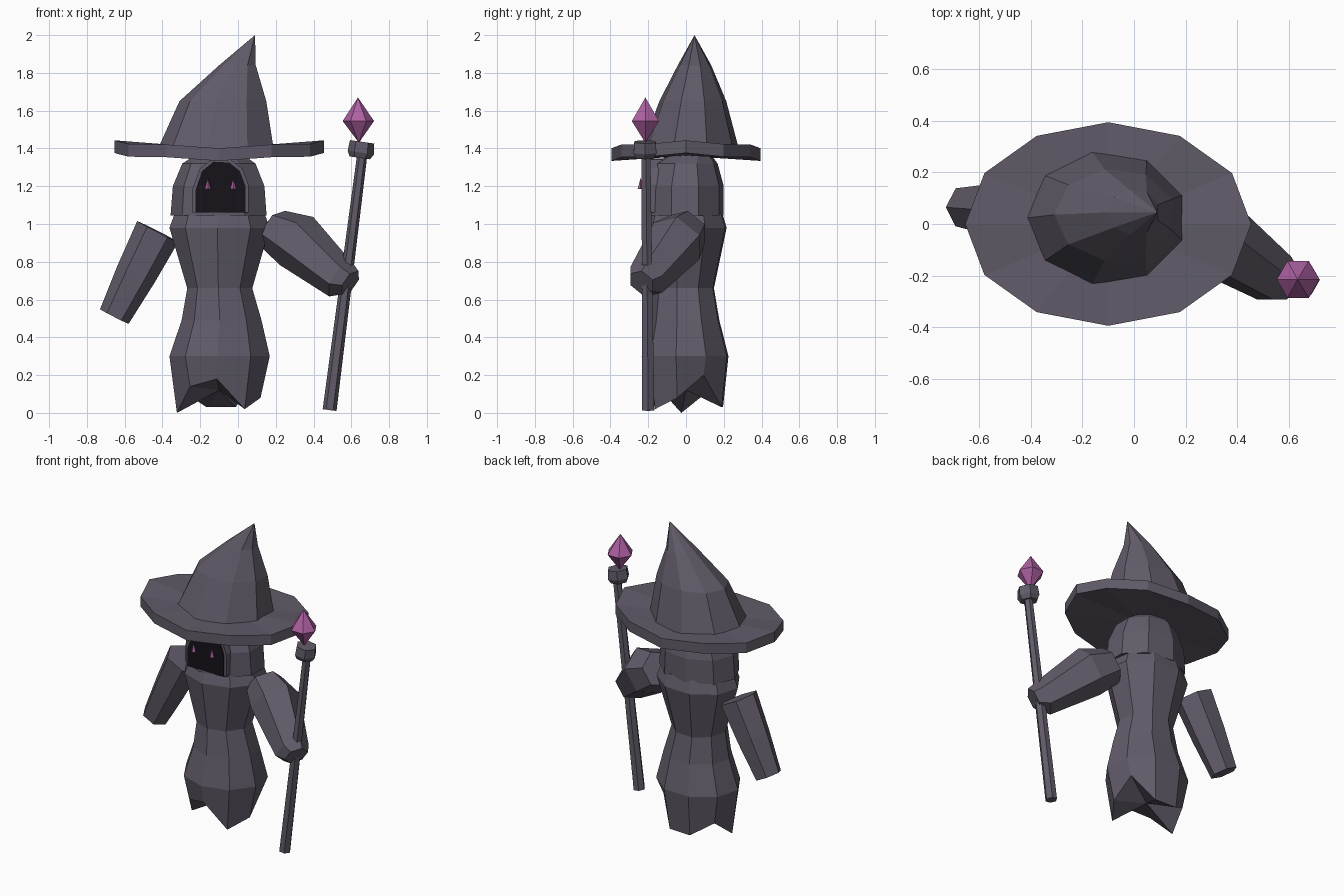
import bpy, bmesh
from math import sin, cos, pi, radians
from mathutils import Vector

if "Cube" in bpy.data.objects:
    bpy.data.objects.remove(bpy.data.objects["Cube"])


def material(name, color):
    m = bpy.data.materials.new(name)
    m.diffuse_color = (*color, 1)
    m.use_nodes = True
    m.node_tree.nodes["Principled BSDF"].inputs["Base Color"].default_value = m.diffuse_color
    return m


CLOTH = material("cloth", (0.12, 0.105, 0.14))
PINK = material("crystal_pink", (0.42, 0.12, 0.36))
BLACK = material("shadow", (0.008, 0.006, 0.010))


def loft(name, rings, mat):
    """Skin a list of equal-length point rings; a one-point ring makes a tip."""
    bm = bmesh.new()
    vs = [[bm.verts.new(p) for p in r] for r in rings]
    n = max(len(r) for r in rings)
    for a, b in zip(vs, vs[1:]):
        for i in range(n):
            j = (i + 1) % n
            if len(a) == 1:
                bm.faces.new((a[0], b[j], b[i]))
            elif len(b) == 1:
                bm.faces.new((a[i], a[j], b[0]))
            else:
                bm.faces.new((a[i], a[j], b[j], b[i]))
    if len(vs[0]) > 2:
        bm.faces.new(vs[0][::-1])
    if len(vs[-1]) > 2:
        bm.faces.new(vs[-1])
    bmesh.ops.recalc_face_normals(bm, faces=bm.faces)
    mesh = bpy.data.meshes.new(name)
    bm.to_mesh(mesh)
    bm.free()
    mesh.materials.append(mat)
    obj = bpy.data.objects.new(name, mesh)
    bpy.context.collection.objects.link(obj)
    return obj


def level(cx, cy, z, rx, ry, n=9, start=180):
    """Horizontal elliptical ring."""
    angles = [radians(start) + 2 * pi * i / n for i in range(n)]
    return [Vector((cx + rx * cos(a), cy + ry * sin(a), z)) for a in angles]


def tube(name, stations, mat, n=6):
    """Straight limb or rod: stations are (centre, radius) along one axis."""
    axis = (Vector(stations[-1][0]) - Vector(stations[0][0])).normalized()
    u = axis.cross(Vector((0, 1, 0))).normalized()
    v = axis.cross(u)
    rings = [[Vector(c) + r * (u * cos(2 * pi * i / n) + v * sin(2 * pi * i / n))
              for i in range(n)] for c, r in stations]
    return loft(name, rings, mat)


# Robe with ragged hem and a hollow-looking underside
hem = level(-0.10, 0, 0, 0.225, 0.205, 9, 187)
for p, z in zip(hem, (0.0, 0.14, 0.18, 0.02, 0.08, 0.20, 0.03, 0.03, 0.11)):
    p.z = z
robe = [(0, 0.30, 0.27, 0.235, -0.095), (-0.005, 0.49, 0.215, 0.19, -0.085),
        (-0.01, 0.66, 0.175, 0.165, -0.095), (0, 0.98, 0.27, 0.225, -0.095),
        (0, 1.06, 0.24, 0.20, -0.095)]
loft("robe", [[(-0.10, 0, 0.12)], hem] +
     [level(cx, cy, z, rx, ry, 9, 187) for cy, z, rx, ry, cx in robe], CLOTH)

# Hood
loft("hood", [level(-0.095, -0.005, 1.045, 0.262, 0.208),
              level(-0.095, -0.005, 1.20, 0.25, 0.208),
              level(-0.095, 0.0, 1.32, 0.20, 0.17),
              level(-0.095, 0.03, 1.385, 0.10, 0.09)], CLOTH)

# Hood rim and the dark face opening inside it
arch = [(-0.225, 1.06), (0.04, 1.06), (0.04, 1.20), (0.01, 1.28),
        (-0.045, 1.325), (-0.13, 1.33), (-0.19, 1.28), (-0.225, 1.18)]
rim = [(-0.0925 + (x + 0.0925) * 1.12, 1.055 + (z - 1.055) * 1.06) for x, z in arch]
loft("hood_rim", [[(x, y, z) for x, z in rim] for y in (-0.203, -0.05)], CLOTH)
loft("face_opening", [[(x, y, z) for x, z in arch] for y in (-0.21, -0.19)], BLACK)

# Eyes
for side, x in (("left", -0.16), ("right", -0.025)):
    loft(side + "_eye", [level(x, -0.24, 1.185, 0.017, 0.016, 4, 0),
                         [(x, -0.24, 1.245)]], PINK)

# Hat brim with raised sides and a slight wave
top = level(-0.10, 0, 1.43, 0.555, 0.395, 12)
bottom = level(-0.10, 0, 1.36, 0.555, 0.395, 12)
for i, (t, b) in enumerate(zip(top, bottom)):
    lift = 0.03 * cos(2 * pi * i / 12) ** 2 + (0.008 if i % 2 == 0 else -0.004)
    t.z, b.z = 1.405 + lift, 1.338 + lift
loft("hat_brim", [[(-0.10, 0, 1.36)], bottom, top, [(-0.10, 0, 1.40)]], CLOTH)

# Bent hat cone
loft("hat_cone", [level(-0.11, 0.022, 1.385, 0.32, 0.265),
                  level(-0.073, 0.036, 1.65, 0.237, 0.18),
                  level(0.0, 0.045, 1.84, 0.10, 0.09),
                  [(0.09, 0.045, 2.0)]], CLOTH)

# Sleeves
tube("hanging_sleeve", [((-0.425, 0.05, 0.96), 0.122),
                        ((-0.54, 0.058, 0.735), 0.108),
                        ((-0.655, 0.065, 0.51), 0.085)], CLOTH)
tube("staff_sleeve", [((0.185, 0.01, 0.975), 0.115),
                      ((0.31, -0.05, 0.91), 0.155),
                      ((0.545, -0.21, 0.705), 0.108),
                      ((0.595, -0.235, 0.69), 0.075)], CLOTH)

# Staff, collar and crystal
tube("staff", [((0.485, -0.20, 0.015), 0.037),
               ((0.658, -0.212, 1.37), 0.027)], CLOTH)
tube("staff_collar", [((0.645, -0.217, 1.35), 0.055),
                      ((0.650, -0.217, 1.378), 0.07),
                      ((0.657, -0.217, 1.435), 0.065)], CLOTH)
loft("crystal", [[(0.64, -0.215, 1.43)],
                 level(0.637, -0.215, 1.545, 0.083, 0.083, 6, 0),
                 [(0.635, -0.215, 1.67)]], PINK)
